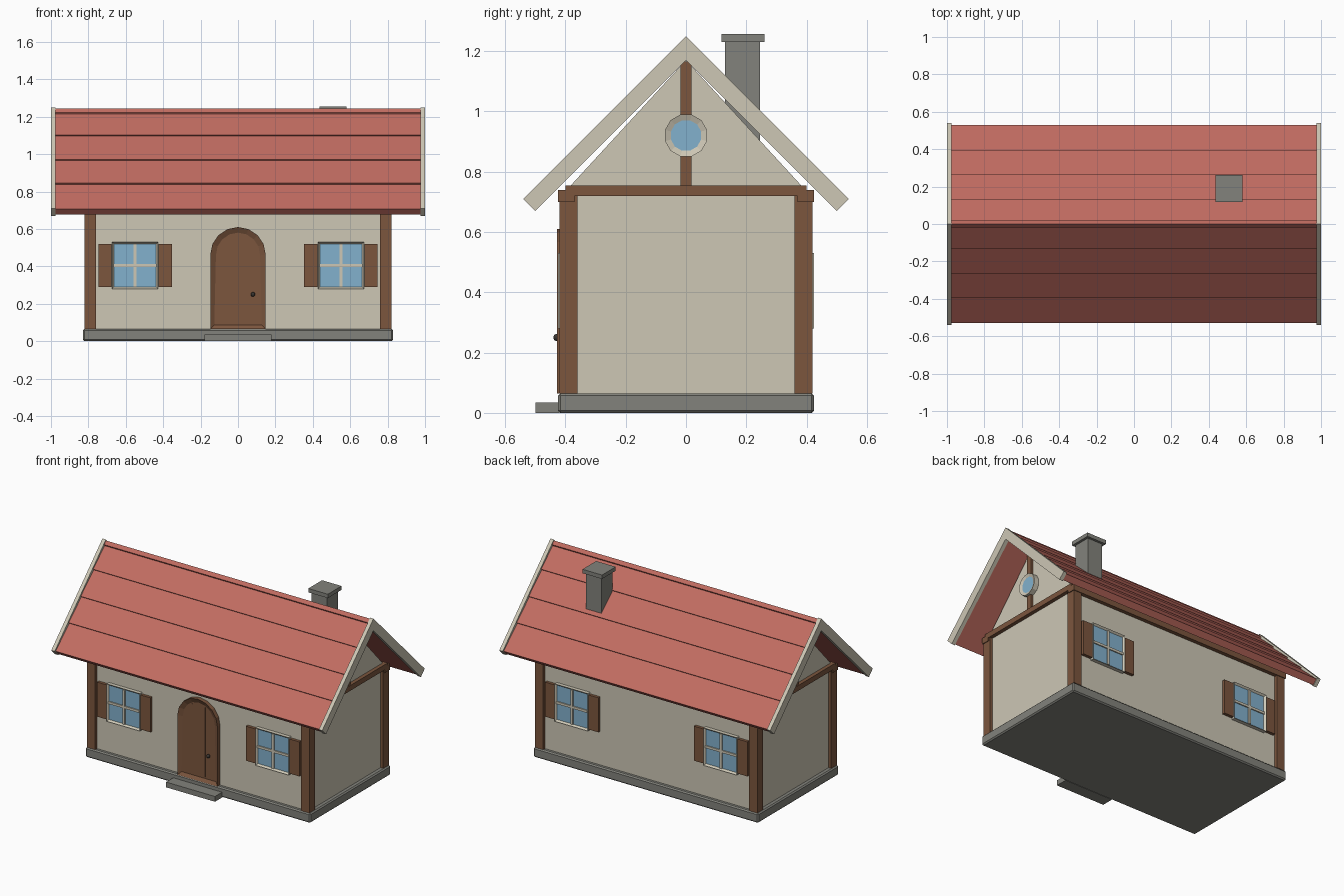
import bpy, bmesh
from math import cos, sin, pi

cube = bpy.data.objects.get("Cube")
if cube:
    bpy.data.objects.remove(cube, do_unlink=True)


def material(name, rgb):
    m = bpy.data.materials.new(name)
    m.use_nodes = True
    color = (*rgb, 1)
    m.diffuse_color = color
    m.node_tree.nodes["Principled BSDF"].inputs["Base Color"].default_value = color
    return m


cream = material("cream_plaster", (0.61, 0.57, 0.46))
wood = material("brown_wood", (0.2, 0.093, 0.048))
red = material("red_tile", (0.535, 0.15, 0.119))
stone = material("grey_stone", (0.225, 0.225, 0.2))
glass = material("blue_glass", (0.225, 0.44, 0.61))
iron = material("dark_iron", (0.04, 0.035, 0.03))


def prism(name, pts, axis, a, b, mat, inset=None):
    """Extrude a 2D outline along an axis from a to b; optionally sink a panel into the b end."""
    def place(p, d):
        return (d, p[0], p[1]) if axis == "x" else (p[0], d, p[1])
    bm = bmesh.new()
    start = [bm.verts.new(place(p, a)) for p in pts]
    end = [bm.verts.new(place(p, b)) for p in pts]
    bm.faces.new(start)
    front = bm.faces.new(end)
    n = len(pts)
    for i in range(n):
        j = (i + 1) % n
        bm.faces.new((start[i], start[j], end[j], end[i]))
    bmesh.ops.recalc_face_normals(bm, faces=bm.faces[:])
    mesh = bpy.data.meshes.new(name)
    mesh.materials.append(mat)
    if inset:
        width, depth, panel = inset
        bmesh.ops.inset_region(bm, faces=[front], thickness=width, depth=0)
        for v in front.verts:
            v.co -= front.normal * depth
        front.material_index = 1
        mesh.materials.append(panel)
    bm.to_mesh(mesh)
    bm.free()
    obj = bpy.data.objects.new(name, mesh)
    bpy.context.collection.objects.link(obj)
    return obj


def rect(u0, u1, v0, v1):
    return [(u0, v0), (u1, v0), (u1, v1), (u0, v1)]


def box(name, x, y, z, mat, inset=None):
    return prism(name, rect(*x, *z), "y", y[0], y[1], mat, inset)


# Foundation and step
base = box("foundation", (-0.83, 0.83), (-0.425, 0.425), (0, 0.065), stone)
bevel = base.modifiers.new("soft_edge", "BEVEL")
bevel.width = 0.008
bevel.segments = 1
box("door_step", (-0.18, 0.18), (-0.5, -0.42), (0, 0.035), stone)

# Walls with gables in one outline
prism("walls", [(-0.4, 0.06), (0.4, 0.06), (0.4, 0.735), (0, 1.17), (-0.4, 0.735)],
      "x", -0.8, 0.8, cream)

# Timber frame
for sx in (-1, 1):
    for sy in (-1, 1):
        box("corner_post", (sx * 0.76, sx * 0.82), (sy * 0.36, sy * 0.42), (0.065, 0.73), wood)
    prism("gable_beam", rect(-0.4, 0.4, 0.72, 0.755), "x", sx * 0.76, sx * 0.825, wood)
    prism("gable_post", rect(-0.018, 0.018, 0.755, 1.165), "x", sx * 0.78, sx * 0.818, wood)
for sy in (-1, 1):
    box("eave_beam", (-0.825, 0.825), (sy * 0.37, sy * 0.425), (0.7, 0.74), wood)

# Round gable windows
ring = [(0.072 * cos(i * pi / 6 + pi / 12), 0.92 + 0.072 * sin(i * pi / 6 + pi / 12))
        for i in range(12)]
for sx in (-1, 1):
    prism("round_window", ring, "x", sx * 0.79, sx * 0.835, cream, (0.02, 0.008, glass))

# Wall windows with glazing bars and shutters
for sy in (-1, 1):
    for cx in (-0.55, 0.55):
        box("window", (cx - 0.123, cx + 0.123), (sy * 0.39, sy * 0.425), (0.28, 0.53),
            cream, (0.015, 0.012, glass))
        bar = (sy * 0.405, sy * 0.42)
        box("window_upright", (cx - 0.008, cx + 0.008), bar, (0.29, 0.52), cream)
        box("window_crossbar", (cx - 0.115, cx + 0.115), bar, (0.397, 0.413), cream)
        for s in (-1, 1):
            box("shutter", (cx + s * 0.126, cx + s * 0.197), (sy * 0.395, sy * 0.42),
                (0.29, 0.52), wood)

# Arched door with plank seams and a knob
arch = [(-0.148, 0.065), (0.148, 0.065)]
arch += [(0.148 * cos(i * pi / 8), 0.462 + 0.148 * sin(i * pi / 8)) for i in range(9)]
prism("door", arch, "y", -0.39, -0.428, wood, (0.03, 0.015, wood))
for x in (-0.045, 0.045):
    box("door_seam", (x - 0.003, x + 0.003), (-0.41, -0.417), (0.096, 0.56), wood)
bpy.ops.mesh.primitive_uv_sphere_add(segments=12, ring_count=8, radius=0.012,
                                     location=(0.08, -0.428, 0.25))
knob = bpy.context.object
knob.name = "door_knob"
knob.data.materials.append(iron)
bpy.ops.object.shade_smooth()


# Roof: points measured down the slope (s) and out of it (t)
def slope(side, top, s, t):
    k = 0.5 ** 0.5
    return (side * k * (s + t), top + k * (t - s))


rows = [0.19, 0.375, 0.555, 0.75]
outline = [(0.008, -0.008)]
for s in rows:
    outline.append((s, 0))
    if s != rows[-1]:
        outline.append((s, -0.009))
outline += [(0.75, -0.042), (0.042, -0.042)]
board = [(0, 0), (0.764, 0), (0.764, -0.0566), (0.0566, -0.0566)]
for side in (-1, 1):
    prism("roof_slope", [slope(side, 1.237, *p) for p in outline], "x", -0.976, 0.976, red)
    for sx in (-1, 1):
        prism("barge_board", [slope(side, 1.25, *p) for p in board], "x",
              sx * 0.975, sx, cream)
prism("ridge_cap", [(-0.018, 1.222), (0, 1.19), (0.018, 1.222), (0, 1.243)],
      "x", -0.976, 0.976, red)

# Chimney
box("chimney_shaft", (0.453, 0.565), (0.13, 0.245), (0.9, 1.24), stone)
box("chimney_cap", (0.437, 0.581), (0.117, 0.261), (1.23, 1.256), stone)
